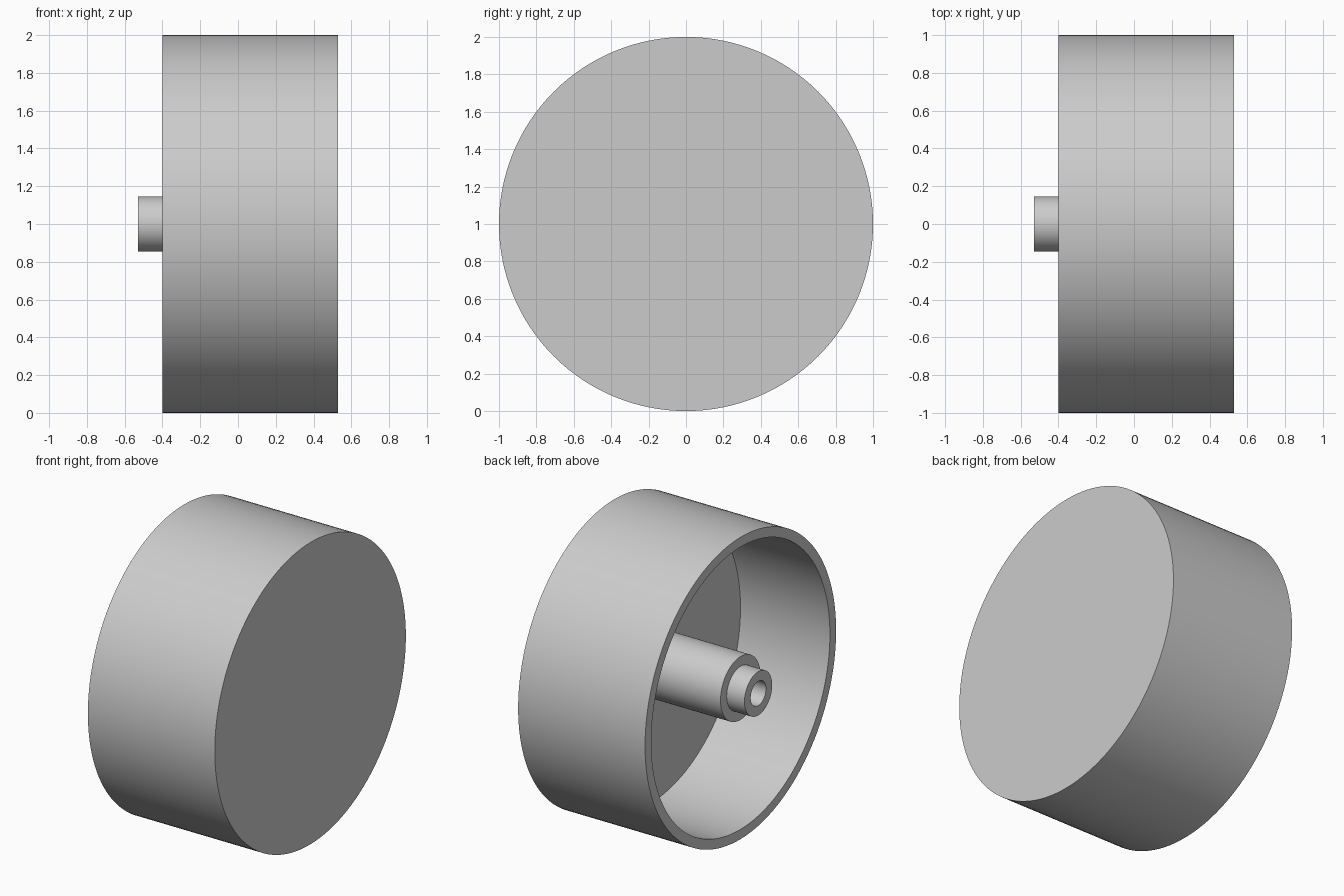
import bpy
import bmesh
import math
from mathutils import Matrix, Vector

if "Cube" in bpy.data.objects:
    bpy.data.objects.remove(bpy.data.objects["Cube"])

SEGMENTS = 128
AXIS_HEIGHT = 1.0


def lathe(name, profile):
    """Revolve an (x, radius) profile around the horizontal x axis."""
    bm = bmesh.new()
    verts = [bm.verts.new((x, 0, r)) for x, r in profile]
    edges = [bm.edges.new(pair) for pair in zip(verts, verts[1:])]
    bmesh.ops.spin(bm, geom=verts + edges, cent=(0, 0, 0), axis=(1, 0, 0),
                   angle=math.tau, steps=SEGMENTS, use_merge=True)
    bmesh.ops.remove_doubles(bm, verts=bm.verts, dist=1e-5)
    # Cap the open ends of the profile with flat discs
    rim = [e for e in bm.edges if e.is_boundary]
    bmesh.ops.holes_fill(bm, edges=rim, sides=0)
    bmesh.ops.recalc_face_normals(bm, faces=bm.faces)
    bmesh.ops.transform(bm, verts=bm.verts,
                        matrix=Matrix.Translation(Vector((0, 0, AXIS_HEIGHT))))
    mesh = bpy.data.meshes.new(name)
    bm.to_mesh(mesh)
    bm.free()
    obj = bpy.data.objects.new(name, mesh)
    bpy.context.collection.objects.link(obj)
    bpy.ops.object.select_all(action='DESELECT')
    obj.select_set(True)
    bpy.context.view_layer.objects.active = obj
    bpy.ops.object.shade_smooth_by_angle(angle=math.radians(30))
    return obj


# Hollow drum with a stepped, bored hub: one continuous turned piece
lathe("drum_with_hub", [
    (0.53, 1.0),      # closed outer face
    (-0.40, 1.0),     # outer wall to the open rim
    (-0.40, 0.935),   # rim thickness
    (0.255, 0.935),   # inner wall down to the floor
    (0.255, 0.21),    # floor in to the hub
    (-0.40, 0.21),    # hub, flush with the rim
    (-0.40, 0.145),   # shoulder
    (-0.53, 0.145),   # narrow tip
    (-0.53, 0.08),    # tip end face
    (0.255, 0.08),    # bore, closed at floor level
])
